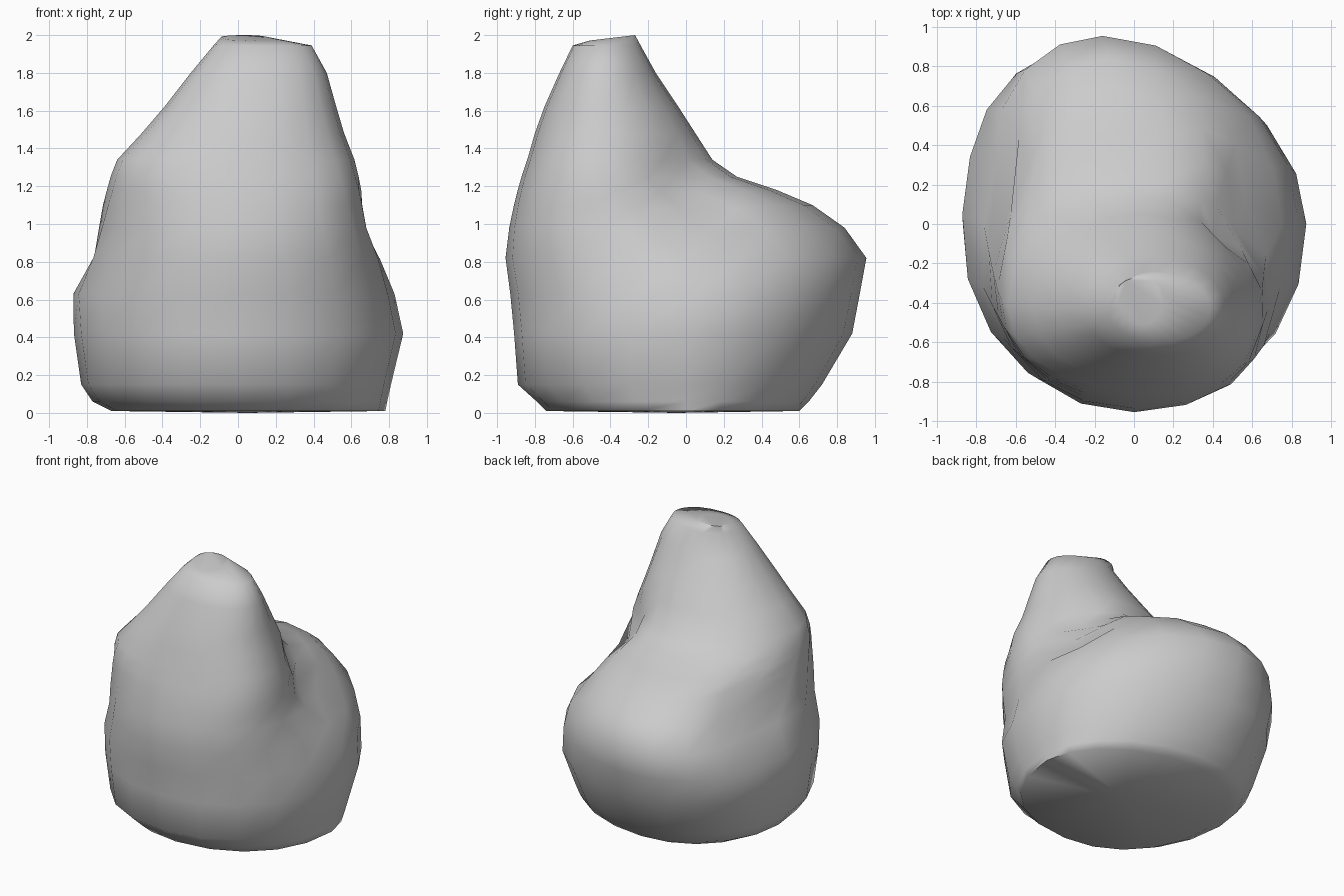
import bpy, bmesh, math
from mathutils import Vector

if "Cube" in bpy.data.objects:
    bpy.data.objects.remove(bpy.data.objects["Cube"])

SEGMENTS = 20

# Horizontal slices: z, left x, right x, front y, back y, y of widest point, x of back point
SLICES = [
    (0.01, -0.67, 0.78, -0.74, 0.60, 0.00, -0.05),
    (0.06, -0.77, 0.79, -0.79, 0.65, 0.00, -0.05),
    (0.15, -0.83, 0.81, -0.89, 0.72, 0.00, -0.08),
    (0.42, -0.87, 0.875, -0.91, 0.88, 0.00, -0.13),
    (0.63, -0.885, 0.83, -0.93, 0.92, 0.05, -0.15),
    (0.82, -0.805, 0.77, -0.955, 0.955, 0.00, -0.16),
    (0.98, -0.755, 0.69, -0.935, 0.84, -0.15, -0.12),
    (1.10, -0.72, 0.66, -0.91, 0.67, -0.25, -0.07),
    (1.18, -0.695, 0.645, -0.89, 0.48, -0.33, -0.04),
    (1.25, -0.675, 0.63, -0.87, 0.27, -0.38, 0.00),
    (1.34, -0.64, 0.61, -0.84, 0.14, -0.42, 0.03),
    (1.48, -0.51, 0.56, -0.80, 0.05, -0.42, 0.06),
    (1.62, -0.39, 0.52, -0.75, -0.04, -0.43, 0.08),
    (1.80, -0.25, 0.47, -0.67, -0.16, -0.43, 0.10),
    (1.945, -0.13, 0.39, -0.60, -0.24, -0.43, 0.11),
    (2.00, -0.09, 0.15, -0.51, -0.27, -0.36, 0.04),
]

# Hollows and bulges: centre, radius, push
DENTS = [
    (Vector((0.60, 0.10, 1.02)), 0.22, Vector((-0.09, -0.02, -0.04))),
    (Vector((0.48, 0.00, 1.18)), 0.17, Vector((-0.08, -0.06, 0.0))),
    (Vector((-0.68, 0.22, 0.95)), 0.28, Vector((0.12, -0.01, 0.0))),
    (Vector((0.55, -0.65, 1.00)), 0.30, Vector((0.045, -0.055, 0.0))),
]


def power(v, n):
    return math.copysign(abs(v) ** (2 / n), v)


def slice_points(z, x0, x1, y0, y1, yw, xb):
    for i in range(SEGMENTS):
        a = 2 * math.pi * i / SEGMENTS
        back, right = math.sin(a) >= 0, math.cos(a) >= 0
        n = 1.9 if back and right else 2.15
        xm = xb if back else max(xb, 0.0)
        c, s = power(math.cos(a), n), power(math.sin(a), n)
        x = xm + c * ((x1 - xm) if right else (xm - x0))
        y = yw + s * ((y1 - yw) if back else (yw - y0))
        # The tip slopes down a little towards the front
        tilt = 0.12 * (y + 0.27) if z > 1.97 else 0.0
        p = Vector((x, y, z + tilt))
        for centre, radius, push in DENTS:
            p += push * math.exp(-((p - centre).length / radius) ** 2)
        yield p


# Boulder body: skin the slices and close both ends
bm = bmesh.new()
rings = [[bm.verts.new(p) for p in slice_points(*s)] for s in SLICES]
for low, high in zip(rings, rings[1:]):
    for i in range(SEGMENTS):
        j = (i + 1) % SEGMENTS
        bm.faces.new((low[i], low[j], high[j], high[i]))
base = bm.verts.new((0.05, -0.05, 0.0))
for i in range(SEGMENTS):
    bm.faces.new((base, rings[0][(i + 1) % SEGMENTS], rings[0][i]))
bm.faces.new(rings[-1])
bmesh.ops.recalc_face_normals(bm, faces=bm.faces)

mesh = bpy.data.meshes.new("boulder")
bm.to_mesh(mesh)
bm.free()
boulder = bpy.data.objects.new("boulder", mesh)
bpy.context.collection.objects.link(boulder)
bpy.context.view_layer.objects.active = boulder
boulder.select_set(True)
bpy.ops.object.shade_smooth_by_angle(angle=math.radians(75))
